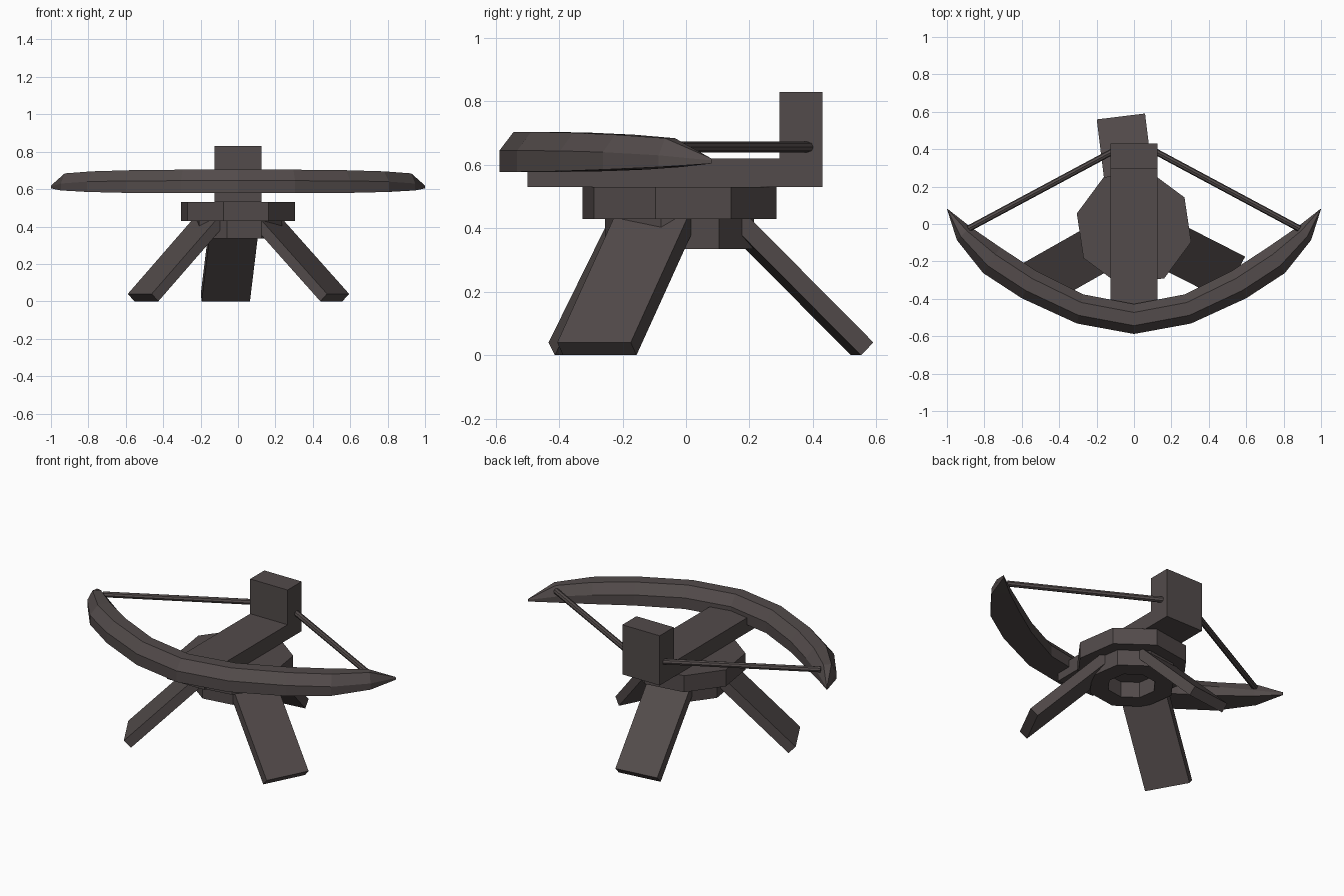
import bpy, bmesh, math
from mathutils import Vector

if "Cube" in bpy.data.objects:
    bpy.data.objects.remove(bpy.data.objects["Cube"])

wood = bpy.data.materials.new("dark brown wood")
wood.diffuse_color = (0.085, 0.070, 0.069, 1)
wood.use_nodes = True
wood.node_tree.nodes["Principled BSDF"].inputs["Base Color"].default_value = wood.diffuse_color


def finish(name, bm):
    bmesh.ops.recalc_face_normals(bm, faces=bm.faces)
    me = bpy.data.meshes.new(name)
    bm.to_mesh(me)
    bm.free()
    me.materials.append(wood)
    ob = bpy.data.objects.new(name, me)
    bpy.context.collection.objects.link(ob)
    return ob


def loft(bm, rings, caps=True, loop=False):
    vs = [[bm.verts.new(p) for p in r] for r in rings]
    n = len(vs[0])
    pairs = list(zip(vs, vs[1:])) + ([(vs[-1], vs[0])] if loop else [])
    for a, b in pairs:
        for i in range(n):
            j = (i + 1) % n
            bm.faces.new((a[i], a[j], b[j], b[i]))
    if caps and not loop:
        bm.faces.new(vs[0])
        bm.faces.new(vs[-1])


def octagon(r, z):
    angles = [math.radians(-14 + 45 * i) for i in range(8)]
    return [(r * math.cos(a), r * math.sin(a) - 0.02, z) for a in angles]


# Stock with raised rear block: side profile extruded across x
profile = [(-0.50, 0.53), (0.43, 0.53), (0.43, 0.83),
           (0.295, 0.83), (0.295, 0.62), (-0.50, 0.62)]
bm = bmesh.new()
loft(bm, [[(x, y, z) for y, z in profile] for x in (-0.125, 0.125)])
finish("stock", bm)

# Turntable disc
bm = bmesh.new()
loft(bm, [octagon(0.315, 0.43), octagon(0.315, 0.53)])
finish("turntable", bm)

# Hollow hub under the turntable
bm = bmesh.new()
loft(bm, [octagon(0.242, 0.335), octagon(0.242, 0.432),
          octagon(0.135, 0.432), octagon(0.135, 0.335)], loop=True)
finish("hub", bm)

# Three plank legs: outer foot edge centre and heading
for name, fx, fy, heading in (("back_leg", -0.07, 0.575, 97),
                              ("right_leg", 0.535, -0.29, -27),
                              ("left_leg", -0.525, -0.32, 209.5)):
    a = math.radians(heading)
    out = Vector((math.cos(a), math.sin(a), 0))
    side = Vector((-out.y, out.x, 0)) * 0.13
    up = (Vector((0, 0, 1)) - out) * 0.43
    thick = (out + Vector((0, 0, 1))) * -0.04
    foot = Vector((fx, fy, 0.04))
    ring = [foot - side, foot + side, foot + side + thick, foot - side + thick]
    bm = bmesh.new()
    loft(bm, [ring, [p + up for p in ring]])
    finish(name, bm)

# Bow: six-sided section; outer xy, inner xy, bottom, shoulder and top heights
stations = [
    (0.00, -0.588, 0.00, -0.428, 0.578, 0.645, 0.704),
    (0.305, -0.532, 0.273, -0.376, 0.578, 0.645, 0.704),
    (0.60, -0.397, 0.524, -0.25, 0.580, 0.644, 0.701),
    (0.807, -0.262, 0.715, -0.125, 0.585, 0.640, 0.695),
    (0.947, -0.086, 0.875, -0.015, 0.593, 0.630, 0.684),
    (1.00, 0.08, 0.996, 0.08, 0.604, 0.614, 0.620)]
rings = []
for ox, oy, ix, iy, zb, zs, zt in stations:
    o, i = Vector((ox, oy, 0)), Vector((ix, iy, 0))
    spots = [(0, zb), (0, zs), (0.28, zt), (0.72, zt), (1, zs), (1, zb)]
    rings.append([o.lerp(i, t) + Vector((0, 0, z)) for t, z in spots])
mirrored = [[Vector((-p.x, p.y, p.z)) for p in r] for r in reversed(rings[1:])]
bm = bmesh.new()
loft(bm, mirrored + rings)
finish("bow", bm)

# Bowstrings from the limbs to the rear block
for name, s in (("right_string", 1), ("left_string", -1)):
    p, q = Vector((s * 0.11, 0.39, 0.656)), Vector((s * 0.885, -0.025, 0.656))
    d = (q - p).normalized()
    across = d.cross(Vector((0, 0, 1)))
    ring = [across * math.cos(t * math.pi / 4) * 0.017
            + Vector((0, 0, math.sin(t * math.pi / 4) * 0.017)) for t in range(8)]
    bm = bmesh.new()
    loft(bm, [[p + v for v in ring], [q + v for v in ring]])
    finish(name, bm)
